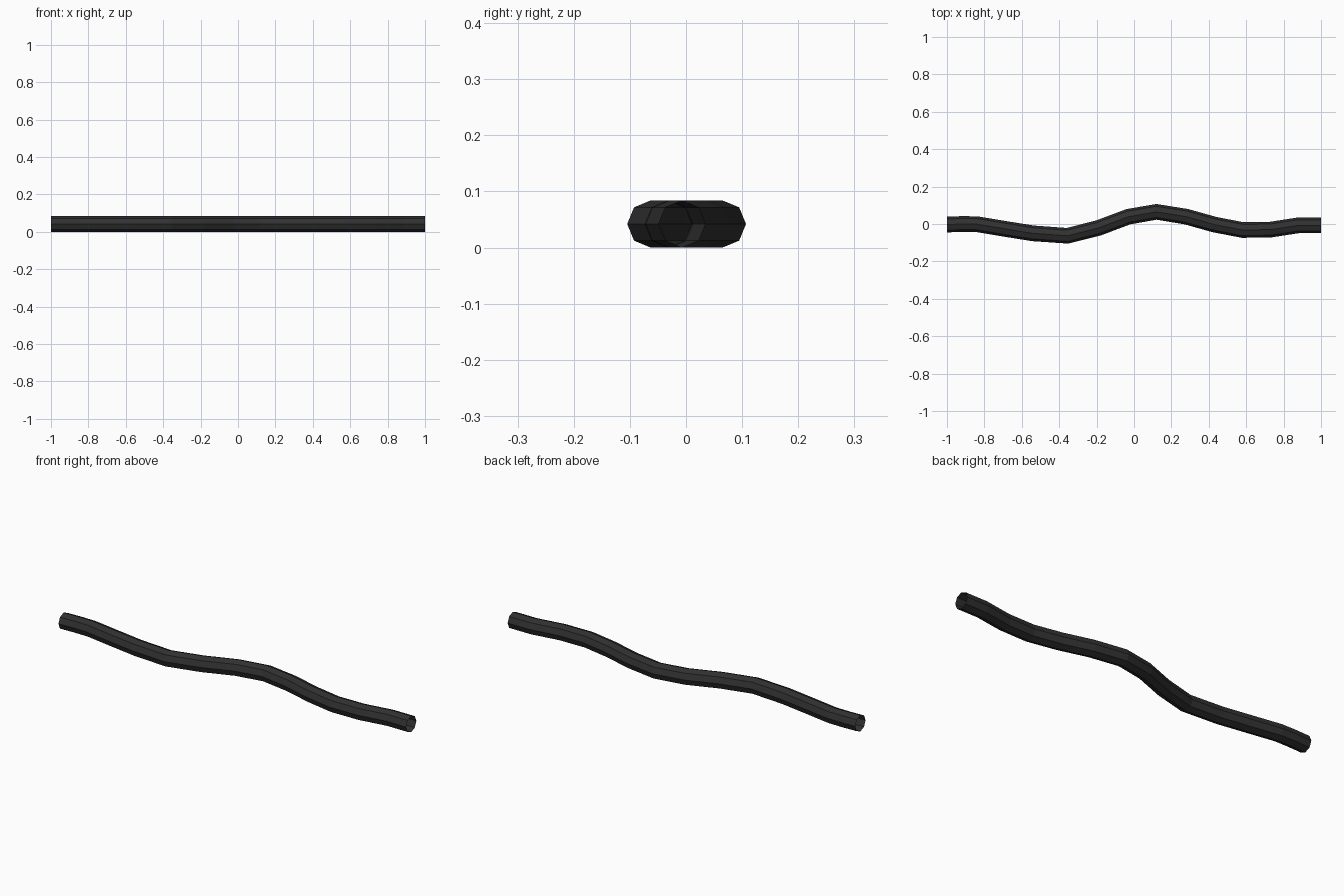
import bpy, bmesh, math
from mathutils import Vector

if "Cube" in bpy.data.objects:
    bpy.data.objects.remove(bpy.data.objects["Cube"])

SIDES, R = 8, 0.042

# Centreline of the hose, seen from above (x, y)
path = [(-1, -0.003), (-0.92, 0), (-0.84, -0.001), (-0.69, -0.026), (-0.54, -0.05),
        (-0.355, -0.063), (-0.19, -0.021), (-0.03, 0.039), (0.12, 0.065),
        (0.28, 0.039), (0.43, -0.003), (0.58, -0.032), (0.73, -0.03),
        (0.88, -0.007), (1, -0.007)]
pts = [Vector((x, y, R)) for x, y in path]

bm = bmesh.new()
rings = []
for i, p in enumerate(pts):
    # Ring lies across the bend; the two ends are cut square to x
    if i in (0, len(pts) - 1):
        side = Vector((0, 1, 0))
    else:
        t = (p - pts[i - 1]).normalized() + (pts[i + 1] - p).normalized()
        side = Vector((-t.y, t.x, 0)).normalized()
    ring = []
    for k in range(SIDES):
        a = 2 * math.pi * k / SIDES
        ring.append(bm.verts.new(p + side * (R * math.cos(a)) + Vector((0, 0, R * math.sin(a)))))
    rings.append(ring)

# Walls only: both ends stay open
for a, b in zip(rings, rings[1:]):
    for k in range(SIDES):
        n = (k + 1) % SIDES
        bm.faces.new((a[k], a[n], b[n], b[k]))
bmesh.ops.recalc_face_normals(bm, faces=bm.faces)

mesh = bpy.data.meshes.new("hose")
bm.to_mesh(mesh)
bm.free()
hose = bpy.data.objects.new("hose", mesh)
bpy.context.collection.objects.link(hose)

# Black rubber
mat = bpy.data.materials.new("black_rubber")
mat.diffuse_color = (0.03, 0.03, 0.03, 1)
mat.use_nodes = True
mat.node_tree.nodes["Principled BSDF"].inputs["Base Color"].default_value = mat.diffuse_color
mesh.materials.append(mat)
